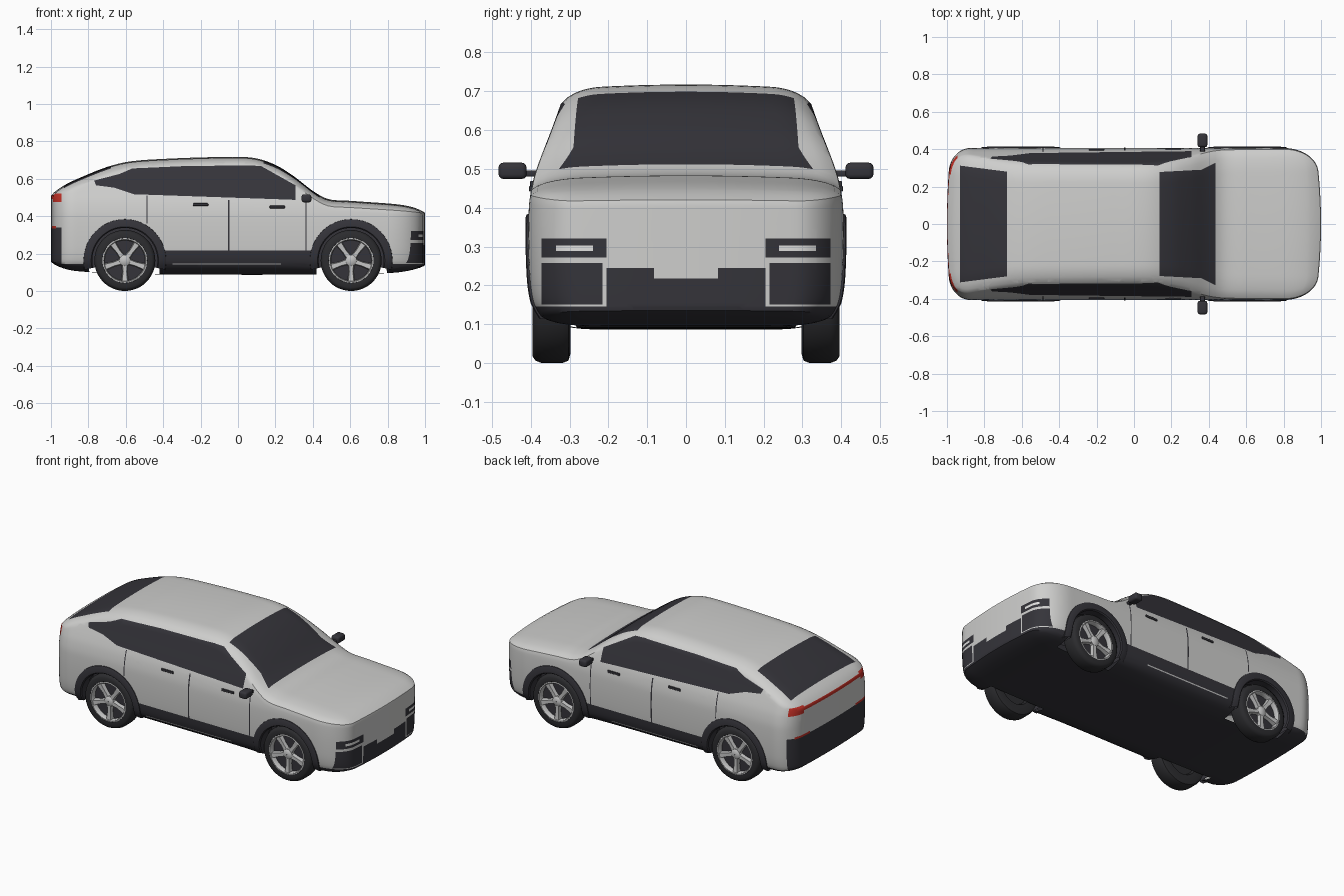
import bpy, bmesh, math
from mathutils import Vector, Matrix

if "Cube" in bpy.data.objects:
    bpy.data.objects.remove(bpy.data.objects["Cube"])


def material(name, r, g, b):
    m = bpy.data.materials.new(name)
    m.diffuse_color = (r, g, b, 1)
    m.use_nodes = True
    m.node_tree.nodes["Principled BSDF"].inputs["Base Color"].default_value = m.diffuse_color
    return m


PAINT = material("silver_paint", .62, .62, .61)
DARK = material("dark_trim_and_glass", .035, .034, .042)
RED = material("red_lamp", .55, .03, .02)
LAMP = material("white_lamp", .75, .75, .74)
RUBBER = material("tyre_rubber", .025, .025, .028)
ALLOY = material("alloy", .55, .55, .55)


def finish(bm, name, mats, angle=40):
    me = bpy.data.meshes.new(name)
    bm.to_mesh(me)
    bm.free()
    for m in mats:
        me.materials.append(m)
    ob = bpy.data.objects.new(name, me)
    bpy.context.collection.objects.link(ob)
    bpy.ops.object.select_all(action='DESELECT')
    ob.select_set(True)
    bpy.context.view_layer.objects.active = ob
    bpy.ops.object.shade_smooth_by_angle(angle=math.radians(angle))
    return ob


def curve(pts):
    """Smooth function through a few (input, output) points."""
    n = len(pts)
    sl = []
    for i in range(n):
        a, b = pts[max(i - 1, 0)], pts[min(i + 1, n - 1)]
        sl.append((b[1] - a[1]) / (b[0] - a[0]))

    def f(x):
        x = min(max(x, pts[0][0]), pts[-1][0])
        i = 0
        while i < n - 2 and x > pts[i + 1][0]:
            i += 1
        (x0, y0), (x1, y1) = pts[i], pts[i + 1]
        h = x1 - x0
        t = (x - x0) / h
        return ((2*t**3 - 3*t*t + 1) * y0 + (t**3 - 2*t*t + t) * h * sl[i]
                + (3*t*t - 2*t**3) * y1 + (t**3 - t*t) * h * sl[i + 1])
    return f


# Body outlines: roof line, floor line and half width by height
top_z = curve([(-1, .535), (-.85, .603), (-.7, .663), (-.58, .692), (-.4, .706), (-.1, .716),
               (.08, .712), (.2, .674), (.3, .612), (.4, .535), (.48, .492), (.6, .482),
               (.8, .468), (.92, .457), (1, .44)])
floor_z = curve([(-1, .13), (-.85, .105), (-.5, .09), (.5, .088), (.85, .098), (1, .115)])
half_w = curve([(.08, .345), (.12, .375), (.16, .395), (.25, .405), (.4, .405), (.47, .394),
                (.52, .378), (.6, .347), (.66, .326), (.72, .312)])


def shape(p):
    """Round the edges of a box point, then fit it to the outlines."""
    r = (.2 if p[0] > 0 else .12, .3, .15)
    q = [max(-1 + k, min(1 - k, c)) for c, k in zip(p, r)]
    d = Vector([(c - e) / k for c, e, k in zip(p, q, r)]).normalized()
    u, v, t = [e + k * c for e, k, c in zip(q, r, d)]
    x = u - math.copysign(.03 if u > 0 else .02, u) * v * v * abs(u) ** 8
    zb = floor_z(x)
    z = zb + (top_z(x) - .012 * v * v - zb) * (t + 1) / 2
    return Vector((x, v * half_w(z), z))


bm = bmesh.new()
N = (100, 40, 32)
grid = {}


def grid_vert(key):
    if key not in grid:
        grid[key] = bm.verts.new(shape([2 * k / n - 1 for k, n in zip(key, N)]))
    return grid[key]


for ax in range(3):
    a, b = (ax + 1) % 3, (ax + 2) % 3
    for end in (0, N[ax]):
        for i in range(N[a]):
            for j in range(N[b]):
                quad = []
                for di, dj in ((0, 0), (1, 0), (1, 1), (0, 1)):
                    k = [0, 0, 0]
                    k[ax], k[a], k[b] = end, i + di, j + dj
                    quad.append(grid_vert(tuple(k)))
                bm.faces.new(quad if end else quad[::-1])


def inside(x, y, poly):
    hit = False
    for (x0, y0), (x1, y1) in zip(poly, poly[1:] + poly[:1]):
        if (y0 > y) != (y1 > y) and x < x0 + (y - y0) * (x1 - x0) / (y1 - y0):
            hit = not hit
    return hit


def panel(poly, a, b, mat, keep):
    """Cut a polygon into the body, seen along one axis, and colour it."""
    lo = [min(p[i] for p in poly) - .04 for i in (0, 1)]
    hi = [max(p[i] for p in poly) + .04 for i in (0, 1)]

    def near():
        out = []
        for f in bm.faces:
            c = f.calc_center_median()
            if lo[0] < c[a] < hi[0] and lo[1] < c[b] < hi[1] and keep(c):
                out.append(f)
        return out
    for p, q in zip(poly, poly[1:] + poly[:1]):
        fs = near()
        co, no = Vector(), Vector()
        co[a], co[b] = p
        no[a], no[b] = p[1] - q[1], q[0] - p[0]
        geom = fs + list({e for f in fs for e in f.edges}) + list({v for f in fs for v in f.verts})
        bmesh.ops.bisect_plane(bm, geom=geom, dist=1e-5, plane_co=co, plane_no=no.normalized())
    for f in near():
        c = f.calc_center_median()
        if inside(c[a], c[b], poly):
            f.material_index = mat


def rect(a0, a1, b0, b1):
    return [(a0, b0), (a1, b0), (a1, b1), (a0, b1)]


def front(c): return c.x > .8
def rear(c): return c.x < -.9
def side(c): return abs(c.y) > .27
def upper(c): return c.z > .45


# Lower cladding, sills and bumpers
panel(rect(-1.1, 1.1, 0, .145), 0, 2, 1, lambda c: True)
panel(rect(-.5, .5, 0, .217), 0, 2, 1, side)
panel(rect(-1.1, -.945, .1, .34), 0, 2, 1, rear)
panel(rect(-.205, .205, .1, .245), 1, 2, 1, front)
panel(rect(-.083, .083, .217, .27), 1, 2, 0, front)
# Headlamps and bumper corners
for s in (-1, 1):
    for y0, y1, z0, z1, m in ((.215, .372, .15, .257, 1), (.205, .372, .272, .32, 1),
                              (.24, .335, .288, .302, 3)):
        panel(rect(min(s*y0, s*y1), max(s*y0, s*y1), z0, z1), 1, 2, m, front)
    panel(rect(min(s*.22, s*.34), max(s*.22, s*.34), .335, .348), 1, 2, 2, rear)
# Tail lamps
panel(rect(-1.1, -.945, .475, .52), 0, 2, 2, lambda c: rear(c) and abs(c.y) > .27)
panel(rect(-.3, .3, .492, .512), 1, 2, 2, lambda c: c.x < -.95)
# Side windows, windscreen and rear window
panel([(-.77, .59), (-.635, .625), (-.565, .655), (-.3, .667), (.06, .672), (.125, .667),
       (.307, .565), (.307, .487), (.17, .492), (-.555, .517), (-.66, .552), (-.758, .565)],
      0, 2, 1, side)
panel([(.136, -.278), (.36, -.29), (.436, -.328), (.436, .328), (.36, .29), (.136, .278)],
      0, 1, 1, upper)
panel([(-.93, -.312), (-.68, -.28), (-.68, .28), (-.93, .312)], 0, 1, 1, upper)

# Wheel openings
WX, WZ = .605, .163
gone = []
for f in bm.faces:
    c = f.calc_center_median()
    if abs(c.y) > .28 and math.hypot(abs(c.x) - WX, c.z - WZ) < .195:
        gone.append(f)
bmesh.ops.delete(bm, geom=gone, context='FACES')
finish(bm, "body", [PAINT, DARK, RED, LAMP], 35)


def sheet(name, rows, mat, closed=False, flip=False):
    """Skin a list of equal point rows."""
    bm = bmesh.new()
    vs = [[bm.verts.new(p) for p in r] for r in rows]
    for r0, r1 in zip(vs, vs[1:] + (vs[:1] if closed else [])):
        for i in range(len(r0) - 1):
            q = [r0[i], r0[i + 1], r1[i + 1], r1[i]]
            bm.faces.new(q[::-1] if flip else q)
    return finish(bm, name, [mat])


def block(name, loc, size, mat, bevel):
    bm = bmesh.new()
    bmesh.ops.create_cube(bm, size=1, matrix=Matrix.Translation(loc) @ Matrix.Diagonal((*size, 1)))
    bmesh.ops.bevel(bm, geom=bm.edges[:], offset=bevel, segments=3, affect='EDGES', profile=.5)
    return finish(bm, name, [mat])


def lathe(name, prof, mat, steps=48):
    """Spin (radius, y) points about the wheel axle."""
    rows = [[(r * math.cos(t), y, r * math.sin(t)) for r, y in prof]
            for t in (2 * math.pi * i / steps for i in range(steps))]
    return sheet(name, rows, mat, True)


# Wheel parts around the origin, outer face towards +y
parts = [
    lathe("tyre", [(.112, .03), (.12, .046), (.145, .048), (.157, .04), (.163, .025), (.163, -.03),
                   (.157, -.045), (.14, -.05), (.1, -.048), (.09, -.03), (.001, -.03)], RUBBER),
    lathe("rim_ring", [(.108, .012), (.109, .041), (.113, .046), (.12, .045), (.122, .04)], ALLOY),
    lathe("wheel_backing", [(.001, .015), (.112, .015)], DARK),
    lathe("wheel_hub", [(.001, .044), (.022, .043), (.03, .036), (.032, .015)], ALLOY, 24)]
bm = bmesh.new()
for k in range(5):
    turn = Matrix.Rotation(math.radians(90 + 72 * k), 4, 'Y')
    ring = [[bm.verts.new(turn @ Vector(p)) for p in
             ((r, .014, -w), (r, y, -w * .75), (r, y, w * .75), (r, .014, w))]
            for r, w, y in ((.015, .017, .038), (.06, .013, .036), (.112, .019, .042))]
    for r0, r1 in zip(ring, ring[1:]):
        for i in range(3):
            bm.faces.new((r0[i], r0[i + 1], r1[i + 1], r1[i]))
bmesh.ops.recalc_face_normals(bm, faces=bm.faces[:])
parts.append(finish(bm, "wheel_spokes", [ALLOY], 30))
for ob in parts:
    base = ob.name
    for n, (sx, sy) in enumerate(((1, 1), (1, -1), (-1, 1), (-1, -1))):
        w = ob if n == 0 else bpy.data.objects.new(base, ob.data)
        if n:
            bpy.context.collection.objects.link(w)
        w.location = (sx * WX, sy * .348, WZ)
        w.rotation_euler = (0, 0, 0 if sy > 0 else math.pi)

for s in (-1, 1):
    # Arch trims and wheel wells
    for cx in (-WX, WX):
        trim, well = [], []
        for i in range(41):
            t = math.radians(-13 + 206 * i / 40)
            row = []
            for r, off in ((.223, -.015), (.22, .004), (.215, .007), (.18, .007), (.174, 0), (.174, -.06)):
                z = WZ + r * math.sin(t)
                row.append((cx + r * math.cos(t), s * (half_w(z) + off), z))
            trim.append(row)
            well.append([(cx + r * math.cos(t), s * y, WZ + r * math.sin(t))
                         for r, y in ((.195, .38), (.195, .275), (.001, .275))])
        sheet("arch_trim", trim, DARK, flip=s > 0)
        sheet("wheel_well", well, DARK, flip=s > 0)
    # Door gaps and sill line
    for name, x0, x1, z0, z1, m in (("rear_door_gap", -.49, -.484, .36, .51, DARK),
                                    ("middle_door_gap", -.054, -.046, .217, .485, DARK),
                                    ("front_door_gap", .36, .366, .217, .485, DARK),
                                    ("sill_line", -.35, .23, .142, .148, ALLOY)):
        zs = [z0 + (z1 - z0) * i / 10 for i in range(11)]
        sheet(name, [[(x, s * (half_w(z) + .002), z) for x in (x0, x1)] for z in zs], m, flip=s > 0)
    # Door handles and mirrors
    for x, z in ((-.2, .462), (.21, .449)):
        block("door_handle", (x, s * half_w(z), z), (.082, .012, .014), DARK, .003)
    block("mirror", (.366, s * .447, .495), (.052, .072, .042), DARK, .012)
    block("mirror_stalk", (.366, s * .4, .488), (.025, .05, .016), DARK, .004)
